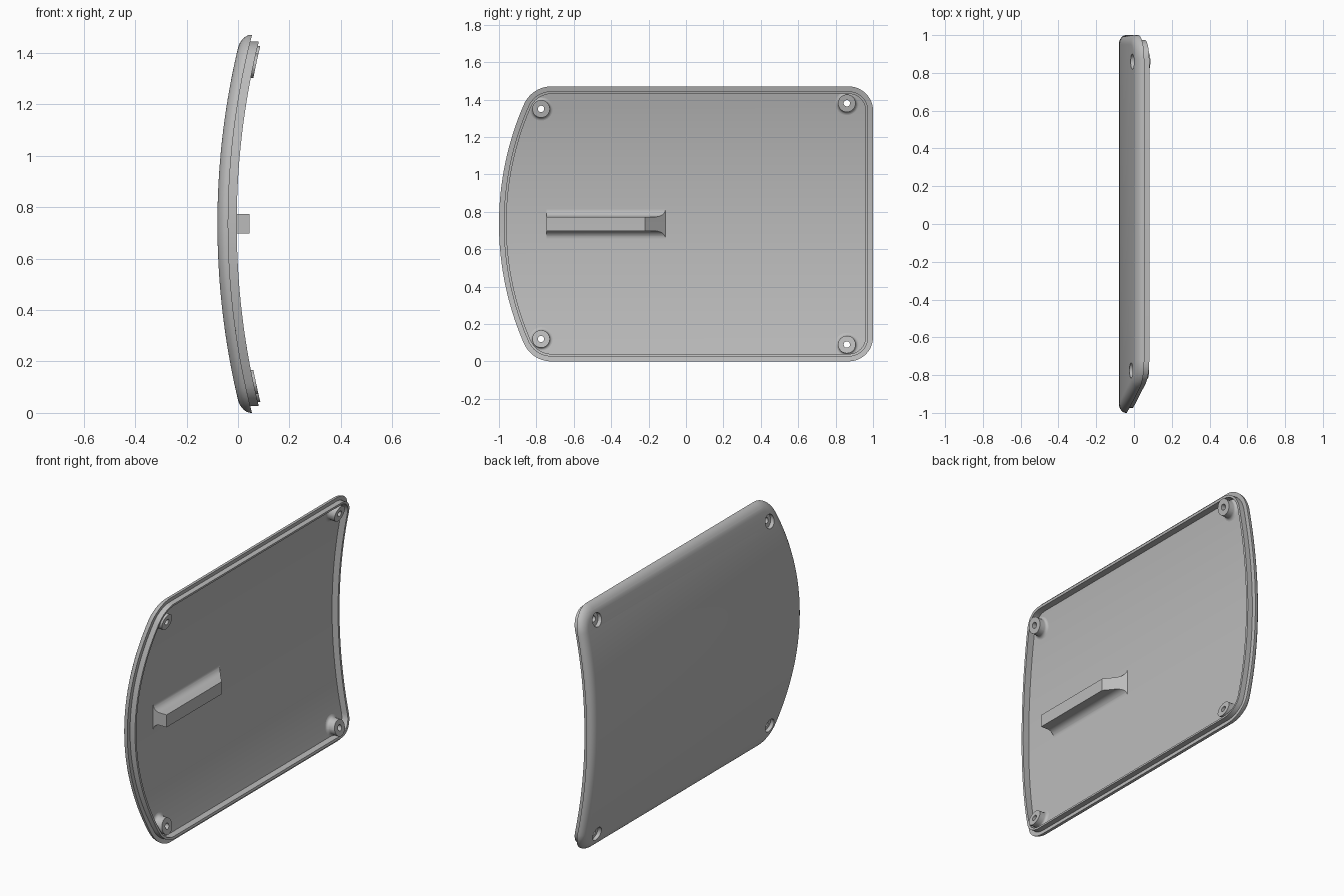
import bpy, bmesh, math
from mathutils import Vector

if "Cube" in bpy.data.objects:
    bpy.data.objects.remove(bpy.data.objects["Cube"])

MID = 0.735          # half height of the panel
RADIUS = 2.97        # bow radius of the whole panel
OUT, RIM, LIP, FLOOR = -0.08, -0.038, -0.005, -0.045
BOSSES = [(-0.775, 1.35), (-0.775, 0.12), (0.86, 1.38), (0.86, 0.09)]

grey = bpy.data.materials.new("plain grey")
grey.diffuse_color = (0.5, 0.5, 0.5, 1)
grey.use_nodes = True
grey.node_tree.nodes["Principled BSDF"].inputs["Base Color"].default_value = grey.diffuse_color


def outline(inset):
    """Panel outline in (y, z): bowed end, square end, four round corners."""
    a = math.atan2(0.575, 1.32)
    arcs = [(0.87, 0.13, 0.13, -math.pi / 2, 0, 12),
            (0.87, 2 * MID - 0.13, 0.13, 0, math.pi / 2, 12),
            (-0.72, 2 * MID - 0.16, 0.16, math.pi / 2, math.pi - a, 12),
            (0.60, MID, 1.60, math.pi - a, math.pi + a, 32),
            (-0.72, 0.16, 0.16, math.pi + a, 1.5 * math.pi, 12)]
    pts = []
    for k, (cy, cz, r, a0, a1, n) in enumerate(arcs):
        for i in range(n + 1):
            if (k in (3, 4)) and i == 0:
                continue      # shared tangent points
            t = a0 + (a1 - a0) * i / n
            pts.append((cy + (r - inset) * math.cos(t), cz + (r - inset) * math.sin(t)))
    return pts


def make(name, bm):
    bmesh.ops.recalc_face_normals(bm, faces=bm.faces)
    me = bpy.data.meshes.new(name)
    bm.to_mesh(me)
    bm.free()
    ob = bpy.data.objects.new(name, me)
    bpy.context.collection.objects.link(ob)
    me.materials.append(grey)
    return ob


def stack(rings, closed=False):
    """Skin a list of matching point rings; cap both ends unless closed."""
    bm = bmesh.new()
    vs = [[bm.verts.new(p) for p in ring] for ring in rings]
    n = len(vs[0])
    for a, b in zip(vs, vs[1:]):
        for i in range(n):
            j = (i + 1) % n
            bm.faces.new((a[i], a[j], b[j], b[i]))
    if not closed:
        bm.faces.new(vs[0])
        bm.faces.new(vs[-1])
    return bm


def lathe(profile, y, z, n=32, closed=False):
    """Turn (radius, x) points about an axis along x."""
    return stack([[(x, y + r * math.cos(2 * math.pi * i / n), z + r * math.sin(2 * math.pi * i / n))
                   for i in range(n)] for r, x in profile], closed)


def bow(ob):
    """Slice a part across its height, bend it to the panel curve and shade it."""
    bm = bmesh.new()
    bm.from_mesh(ob.data)
    zs = [v.co.z for v in bm.verts]
    steps = 48
    for i in range(1, steps):
        z = 2 * MID * i / steps
        if min(zs) < z < max(zs):
            bmesh.ops.bisect_plane(bm, geom=bm.verts[:] + bm.edges[:] + bm.faces[:],
                                   plane_co=(0, 0, z), plane_no=(0, 0, 1), dist=1e-5)
    for v in bm.verts:
        v.co.x += RADIUS - math.sqrt(RADIUS ** 2 - (v.co.z - MID) ** 2)
    bm.to_mesh(ob.data)
    bm.free()
    bpy.ops.object.select_all(action='DESELECT')
    ob.select_set(True)
    bpy.context.view_layer.objects.active = ob
    bpy.ops.object.shade_smooth_by_angle(angle=math.radians(30))


# shell: rounded outer edge, flat rim, raised thin lip, recessed floor
profile = []
for i in range(9):
    t = math.pi / 2 * i / 8
    profile.append((0.05 * (1 - math.sin(t)), OUT + 0.038 * (1 - math.cos(t))))
profile += [(0, RIM), (0.026, RIM), (0.026, LIP), (0.04, LIP), (0.04, FLOOR)]
shell = make("shell", stack([[(x, y, z) for y, z in outline(s)] for s, x in profile]))

# screw recesses and through holes
for y, z in BOSSES:
    cutter = make("screw_cutter", lathe([(0.04, -0.1), (0.04, -0.057), (0.017, -0.057), (0.017, 0.02)], y, z))
    cutter.hide_render = True
    mod = shell.modifiers.new("screw hole", 'BOOLEAN')
    mod.operation, mod.solver, mod.object = 'DIFFERENCE', 'EXACT', cutter
    bpy.context.view_layer.objects.active = shell
    bpy.ops.object.modifier_apply(modifier=mod.name)
    bpy.data.objects.remove(cutter)
bow(shell)

# screw bosses with a flared foot
for k, (y, z) in enumerate(BOSSES):
    foot = [(0.063 - 0.016 * math.sin(t), FLOOR + 0.016 * (1 - math.cos(t)))
            for t in [math.pi / 2 * i / 5 for i in range(6)]]
    bow(make(f"screw_boss_{k + 1}",
             lathe(foot + [(0.047, 0.005), (0.017, 0.005), (0.017, FLOOR)], y, z, closed=True)))

# rib: filleted section with a ramp cut at one end
half = [(0.0375, 0.045)]
for i in range(9):
    t = math.pi / 2 * i / 8
    half.append((0.0375 + 0.04 * (1 - math.cos(t)), FLOOR + 0.045 * (1 - math.sin(t))))
half.append((0.0775, FLOOR - 0.005))
section = half + [(-w, x) for w, x in reversed(half)]
rings = [[(x, -0.745, MID + w) for w, x in section],
         [(x, -0.22 + (0.045 - x) * 0.11 / 0.09, MID + w) for w, x in section]]
bow(make("rib", stack(rings)))
